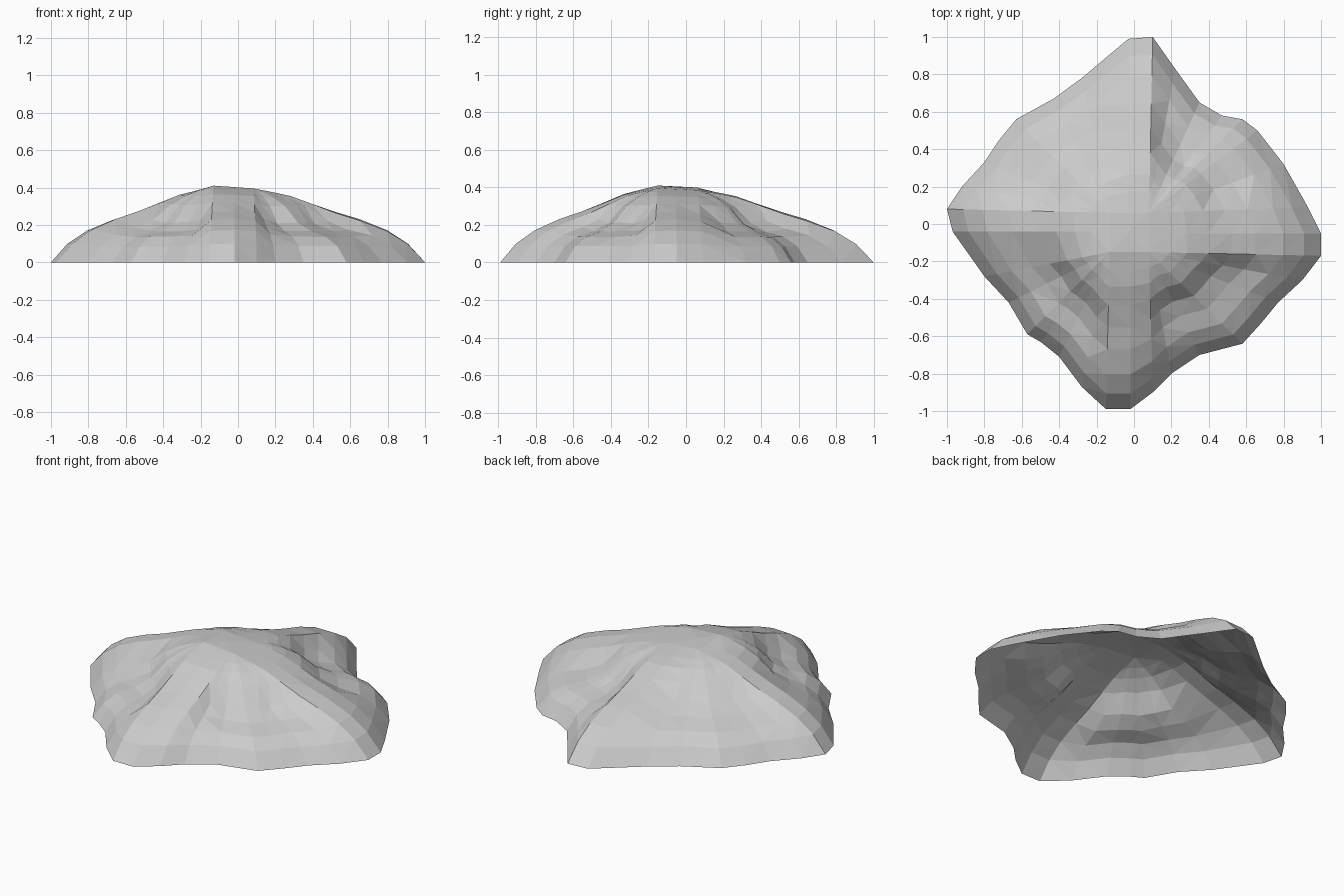
import bpy, bmesh, random

if "Cube" in bpy.data.objects:
    bpy.data.objects.remove(bpy.data.objects["Cube"])

random.seed(4)

# Footprint of the rock, counter-clockwise from the right-hand tip
outline = [(1, -.17), (1, -.05), (.93, .09), (.8, .32), (.66, .5), (.58, .56),
           (.47, .58), (.35, .65), (.22, .83), (.1, 1), (-.03, .99), (-.28, .78),
           (-.43, .67), (-.63, .56), (-.72, .45), (-.8, .33), (-.92, .2), (-1, .08),
           (-.97, -.04), (-.8, -.28), (-.67, -.42), (-.57, -.59), (-.5, -.63),
           (-.4, -.71), (-.28, -.87), (-.15, -.99), (-.02, -.99), (.1, -.9),
           (.2, -.8), (.35, -.7), (.58, -.64), (.68, -.53), (.77, -.42), (.9, -.3)]

# Slope profiles from summit (0) to ground (1): along a ridge, and down a hollow
steps = [0, .12, .22, .34, .48, .62, .78, .9, 1]
ridge = [.40, .378, .358, .317, .272, .232, .172, .10, 0]
hollow = [.40, .378, .350, .305, .212, .165, .135, .085, 0]


def clamp(v, lo, hi):
    return max(lo, min(hi, v))


bm = bmesh.new()
columns = []
for x, y in outline:
    # each slope line starts on the edge of a small summit plateau
    ix, iy = clamp(x, -.13, .08), clamp(y, -.15, .06)
    w = min(1, min(abs(x - ix), abs(y - iy)) / .18)
    if x < 0 < y:
        w *= .7
    tilt = .01 - .07 * (ix + .13) - .05 * (iy + .15)
    col = []
    for t, a, b in zip(steps, ridge, hollow):
        z = a + (b - a) * w + tilt * (1 - t) ** 2
        if .3 < t < 1:
            z += random.uniform(-.004, .004) * w
        col.append(bm.verts.new((ix + (x - ix) * t, iy + (y - iy) * t, z)))
    columns.append(col)

# Slopes and summit cap; the underside stays open
peak = bm.verts.new((-.04, -.06, .403))
for i, a in enumerate(columns):
    b = columns[(i + 1) % len(columns)]
    bm.faces.new((peak, a[0], b[0]))
    for k in range(len(steps) - 1):
        bm.faces.new((a[k], a[k + 1], b[k + 1], b[k]))
bmesh.ops.remove_doubles(bm, verts=bm.verts, dist=.001)
bmesh.ops.triangulate(bm, faces=bm.faces)

mesh = bpy.data.meshes.new("rock_mound")
bm.to_mesh(mesh)
bm.free()
rock = bpy.data.objects.new("rock_mound", mesh)
bpy.context.collection.objects.link(rock)
